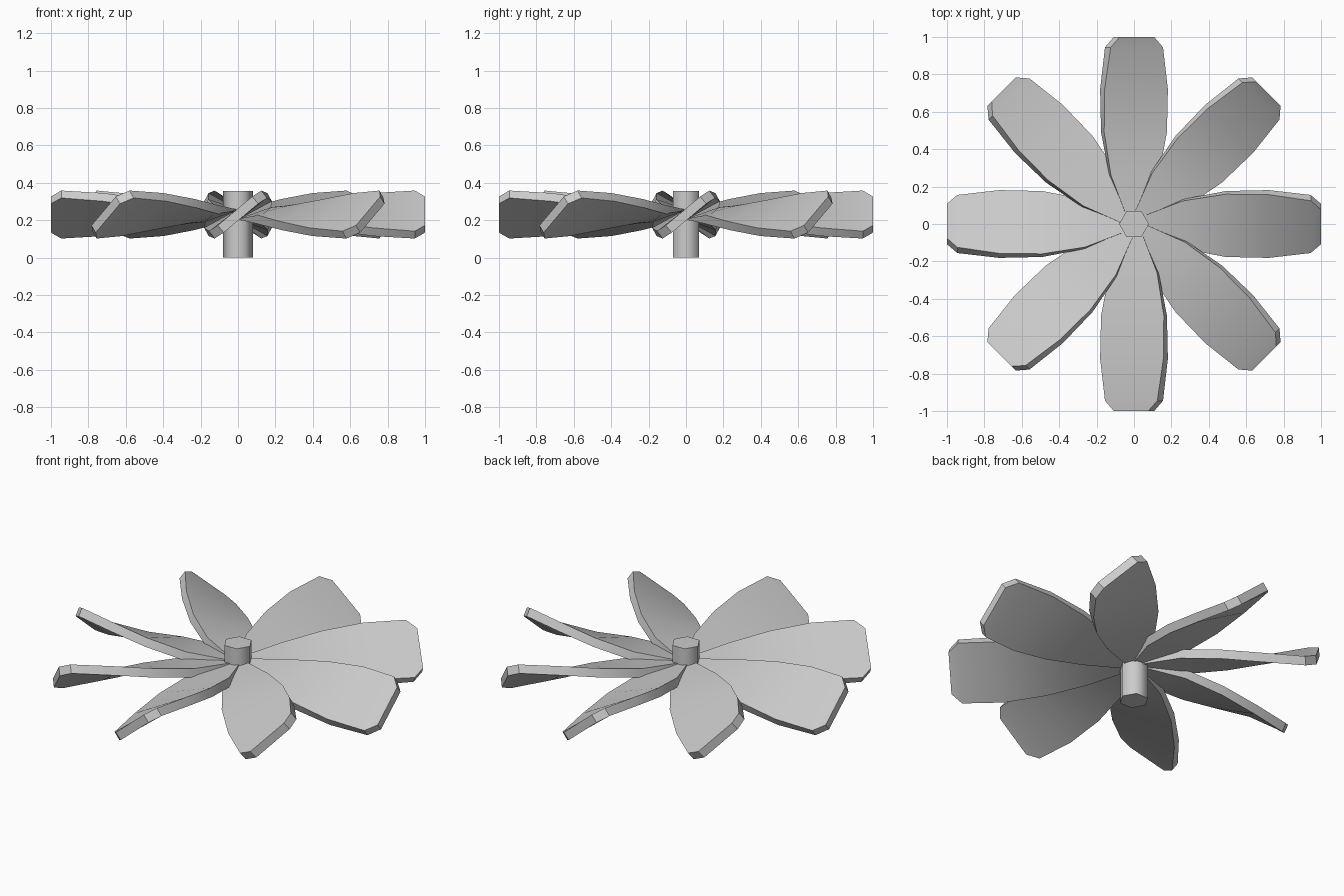
import bpy, bmesh, math
from mathutils import Matrix, Vector

cube = bpy.data.objects.get("Cube")
if cube:
    bpy.data.objects.remove(cube, do_unlink=True)

grey = bpy.data.materials.new("light grey")
grey.use_nodes = True
colour = (0.6, 0.6, 0.6, 1)
grey.diffuse_color = colour
grey.node_tree.nodes["Principled BSDF"].inputs["Base Color"].default_value = colour

BLADES = 8
MID_Z = 0.23
HALF_THICK = 0.025
TWIST = math.radians(40)  # pitch reached at the blade tip


def finish(bm, name, angle):
    bmesh.ops.recalc_face_normals(bm, faces=bm.faces[:])
    mesh = bpy.data.meshes.new(name)
    bm.to_mesh(mesh)
    bm.free()
    mesh.materials.append(grey)
    obj = bpy.data.objects.new(name, mesh)
    bpy.context.collection.objects.link(obj)
    bpy.ops.object.select_all(action='DESELECT')
    obj.select_set(True)
    bpy.context.view_layer.objects.active = obj
    bpy.ops.object.shade_smooth_by_angle(angle=math.radians(angle))
    return obj


# hub: six-sided post with flat ends
bm = bmesh.new()
height = 0.355
bmesh.ops.create_cone(bm, cap_ends=True, segments=6, radius1=0.08, radius2=0.08,
                      depth=height,
                      matrix=Matrix.Translation((0, 0, height / 2))
                      @ Matrix.Rotation(math.pi / 2, 4, 'Z'))
# keep two corners on the x axis
if max(v.co.x for v in bm.verts) < 0.075:
    bmesh.ops.rotate(bm, verts=bm.verts, matrix=Matrix.Rotation(math.pi / 6, 3, 'Z'))
finish(bm, "hub", 65)

# blade outline: (distance from hub centre, half width)
outline = [(0.04, 0.04), (0.26, 0.13), (0.49, 0.178), (0.72, 0.193),
           (0.945, 0.177), (1.0, 0.12)]


def make_blade(name, turn):
    bm = bmesh.new()
    rings = []
    for r, w in outline:
        pitch = Matrix.Rotation(TWIST * r, 3, 'X')
        corners = [(-w, -HALF_THICK), (w, -HALF_THICK), (w, HALF_THICK), (-w, HALF_THICK)]
        rings.append([bm.verts.new(pitch @ Vector((r, y, z))) for y, z in corners])
    for a, b in zip(rings, rings[1:]):
        for i in range(4):
            j = (i + 1) % 4
            bm.faces.new((a[i], a[j], b[j], b[i]))
    bm.faces.new(rings[0])
    bm.faces.new(rings[-1])
    blade = finish(bm, name, 30)
    blade.location.z = MID_Z
    blade.rotation_euler.z = turn
    return blade


# ring of twisted blades
for k in range(BLADES):
    make_blade(f"blade_{k + 1}", k * math.tau / BLADES)
